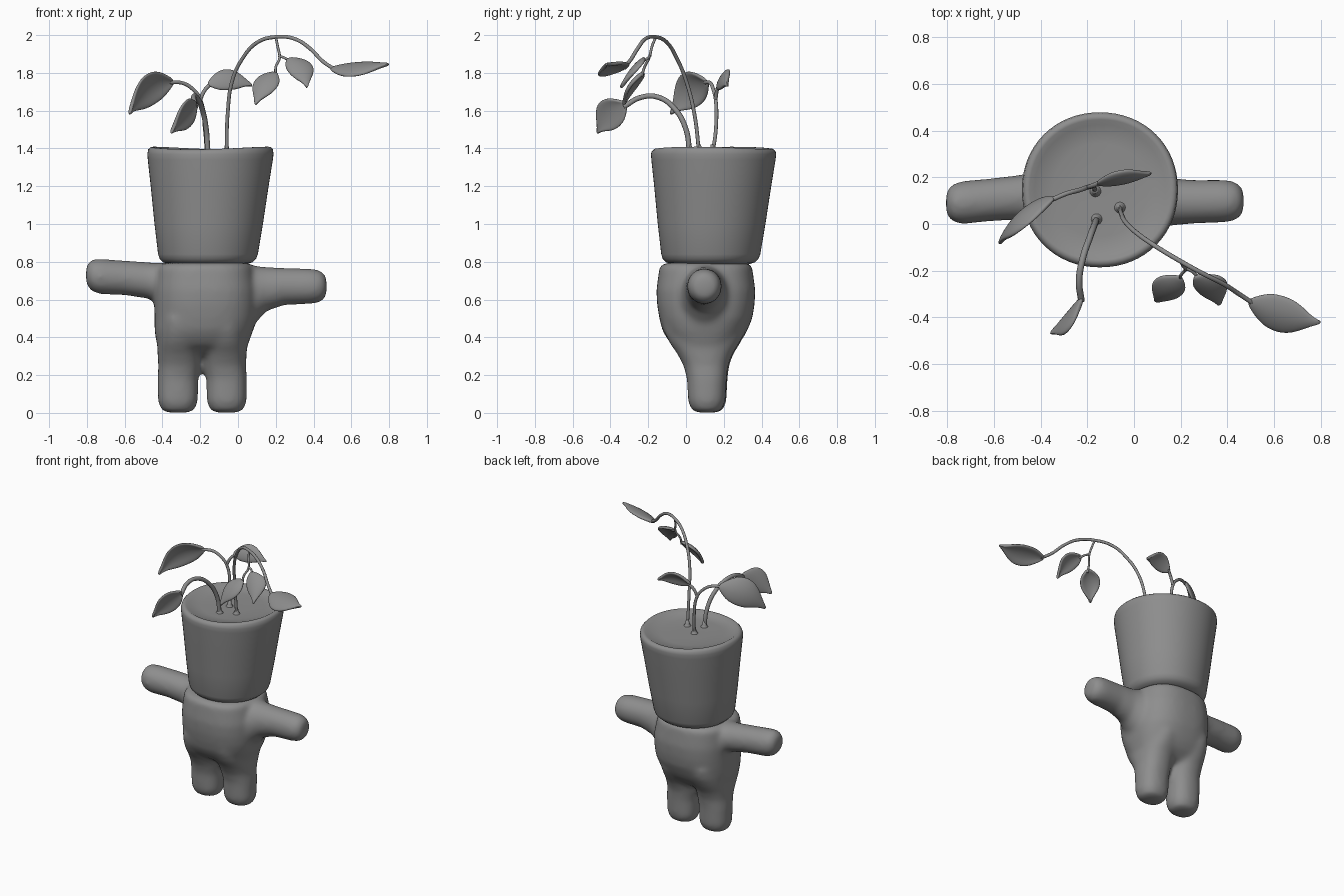
import bpy, bmesh, math
from mathutils import Vector

grey = bpy.data.materials.new('dark_grey')
grey.diffuse_color = (.27, .27, .27, 1)


def loft(bm, rings, axis='Z', power=2.0, n=48):
    """Closed skin through rings (centre x, y, z, radius 1, radius 2)."""
    loops = []
    for x, y, z, r1, r2 in rings:
        loop = []
        for i in range(n):
            a = 2 * math.pi * i / n
            c, s = math.cos(a), math.sin(a)
            u = r1 * math.copysign(abs(c) ** (2 / power), c)
            v = r2 * math.copysign(abs(s) ** (2 / power), s)
            p = (x + u, y + v, z) if axis == 'Z' else (x, y + u, z + v)
            loop.append(bm.verts.new(p))
        loops.append(loop)
    for a, b in zip(loops, loops[1:]):
        for i in range(n):
            j = (i + 1) % n
            bm.faces.new((a[i], a[j], b[j], b[i]))
    bm.faces.new(loops[0])
    bm.faces.new(loops[-1])


def finish(bm, name):
    bmesh.ops.recalc_face_normals(bm, faces=bm.faces)
    for f in bm.faces:
        f.smooth = True
    me = bpy.data.meshes.new(name)
    bm.to_mesh(me)
    bm.free()
    me.materials.append(grey)
    ob = bpy.data.objects.new(name, me)
    bpy.context.collection.objects.link(ob)
    return ob


def stem(name, paths, radius):
    cu = bpy.data.curves.new(name, 'CURVE')
    cu.dimensions = '3D'
    cu.bevel_depth = radius
    cu.bevel_resolution = 3
    cu.use_fill_caps = True
    cu.resolution_u = 8
    cu.materials.append(grey)
    for pts in paths:
        sp = cu.splines.new('BEZIER')
        sp.bezier_points.add(len(pts) - 1)
        for bp, p in zip(sp.bezier_points, pts):
            bp.co = p
            bp.handle_left_type = bp.handle_right_type = 'AUTO'
    ob = bpy.data.objects.new(name, cu)
    bpy.context.collection.objects.link(ob)


def leaf(name, base, mid, tip, side, width):
    """Pointed, slightly folded blade along a curved midrib."""
    base, mid, tip = Vector(base), Vector(mid), Vector(tip)
    d = (tip - base).normalized()
    side = Vector(side)
    side = (side - d * side.dot(d)).normalized()
    up = d.cross(side)
    if up.z < 0:
        up = -up
    widths = [0.12, 0.6, 0.92, 1.03, 1.03, 0.9, 0.62, 0.25, 0.05]
    bm = bmesh.new()
    rows = []
    for i, w in enumerate(widths):
        t = i / (len(widths) - 1)
        c = base * (1 - t) ** 2 + mid * 2 * t * (1 - t) + tip * t * t
        rows.append([bm.verts.new(c + side * k * w * width / 2
                                  - up * (k * k - 0.4) * w * width * 0.13)
                     for k in (-1, -0.5, 0, 0.5, 1)])
    for a, b in zip(rows, rows[1:]):
        for i in range(4):
            bm.faces.new((a[i], a[i + 1], b[i + 1], b[i]))
    ob = finish(bm, name)
    m = ob.modifiers.new('thickness', 'SOLIDIFY')
    m.thickness = 0.02
    m.offset = 0
    m = ob.modifiers.new('smooth', 'SUBSURF')
    m.levels = m.render_levels = 2


# Body: torso, legs and arms fused into one soft form
bm = bmesh.new()
loft(bm, [(-.17, .11, .795, .225, .22), (-.175, .105, .775, .254, .245),
          (-.17, .105, .65, .274, .262), (-.17, .105, .57, .273, .258),
          (-.172, .105, .50, .270, .246), (-.18, .10, .44, .262, .226),
          (-.185, .10, .40, .252, .205), (-.187, .10, .36, .24, .175),
          (-.187, .105, .32, .20, .12), (-.187, .105, .30, .15, .08)], power=2.5)
for x, y, top in ((-.318, .115, -.31), (-.060, .11, -.07)):
    loft(bm, [(x, y, .001, .055, .05), (x, y, .015, .088, .08),
              (x, y, .06, .106, .099), (x, y, .18, .108, .105),
              (top, y - .005, .25, .112, .118), (top, y - .01, .31, .116, .145),
              (top, y - .012, .37, .118, .185), (top, y - .01, .43, .116, .215),
              (top, y - .01, .50, .11, .23)], power=2.3)
loft(bm, [(-.805, .09, .73, .035, .035), (-.795, .09, .73, .065, .065),
          (-.77, .09, .727, .085, .086), (-.73, .092, .722, .093, .094),
          (-.60, .105, .715, .092, .092),
          (-.47, .115, .70, .098, .097), (-.40, .115, .68, .12, .115),
          (-.30, .11, .66, .13, .12)], axis='X')
loft(bm, [(.470, .098, .67, .035, .035), (.46, .098, .67, .063, .065),
          (.435, .098, .67, .083, .085), (.39, .098, .67, .092, .094),
          (.25, .095, .67, .094, .098),
          (.15, .095, .655, .103, .117), (.08, .10, .62, .13, .16),
          (0, .10, .60, .15, .18)], axis='X')
body = finish(bm, 'body')
m = body.modifiers.new('fuse', 'REMESH')
m.mode = 'VOXEL'
m.voxel_size = 0.014
m.use_smooth_shade = True
m = body.modifiers.new('soften', 'SMOOTH')
m.factor = 0.5
m.iterations = 16

# Pot with rounded, slightly uneven rim and a shallow dish of soil
bm = bmesh.new()
profile = [(.20, .785), (.236, .797), (.255, .815), (.264, .84), (.287, 1.0),
           (.312, 1.2), (.331, 1.34), (.334, 1.37), (.330, 1.39), (.318, 1.402),
           (.302, 1.402), (.28, 1.388), (.20, 1.38), (.10, 1.378), (.02, 1.378)]
rings = []
for r, z in profile:
    t = (z - .80) / .6
    rings.append((-.16 + .015 * t, .13 + .017 * t, z, r, r * .993))
loft(bm, rings, n=64, power=2.08)
for v in bm.verts:
    if v.co.z > 1.385:
        v.co.z += .007 * math.sin(2 * math.atan2(v.co.y - .147, v.co.x + .145) + 2.2)
finish(bm, 'pot')

# Stems
stem('tall_stem', [
    [(-.06, .07, 1.37), (-.055, .045, 1.58), (-.03, .0, 1.76), (.02, -.045, 1.87),
     (.10, -.10, 1.96), (.20, -.16, 1.99), (.30, -.215, 1.98), (.38, -.255, 1.93),
     (.45, -.30, 1.86), (.51, -.34, 1.82)]], .010)
stem('tall_stem_twigs', [
    [(.20, -.16, 1.99), (.21, -.18, 1.94), (.22, -.195, 1.88), (.20, -.22, 1.83), (.20, -.235, 1.78)],
    [(.215, -.19, 1.89), (.245, -.20, 1.88), (.275, -.23, 1.86)]], .007)
stem('front_stem', [
    [(-.16, .02, 1.37), (-.168, .0, 1.50), (-.19, -.06, 1.61), (-.22, -.15, 1.672),
     (-.235, -.24, 1.67), (-.225, -.33, 1.62)]], .014)
stem('back_stem', [
    [(-.165, .14, 1.37), (-.175, .158, 1.50), (-.20, .157, 1.66), (-.235, .145, 1.71),
     (-.29, .13, 1.745), (-.36, .10, 1.75)],
    [(-.20, .157, 1.66), (-.175, .165, 1.71), (-.14, .18, 1.745)]], .010)

# Small flare where each stem leaves the soil
for i, (x, y) in enumerate(((-.06, .07), (-.16, .02), (-.165, .14))):
    bm = bmesh.new()
    loft(bm, [(x, y, 1.372, .03, .03), (x, y, 1.381, .021, .021),
              (x, y, 1.392, .015, .015), (x, y, 1.42, .009, .009)], n=16)
    finish(bm, f'stem_base_{i + 1}')

# Leaves: base, midrib control, tip, width direction, width
leaf('tall_leaf', (.49, -.33, 1.82), (.64, -.415, 1.825), (.80, -.42, 1.845), (.25, .9, .42), .165)
leaf('twig_leaf_left', (.20, -.225, 1.80), (.13, -.29, 1.755), (.093, -.33, 1.63), (.8, -.4, -.2), .135)
leaf('twig_leaf_right', (.265, -.22, 1.875), (.36, -.27, 1.84), (.365, -.345, 1.72), (.8, .35, .3), .135)
leaf('front_leaf', (-.22, -.32, 1.64), (-.28, -.42, 1.59), (-.355, -.47, 1.48), (-.15, -.5, .62), .165)
leaf('back_leaf_right', (-.16, .175, 1.74), (-.04, .195, 1.80), (.075, .22, 1.73), (0, .45, .9), .12)
leaf('back_leaf_left', (-.34, .11, 1.755), (-.52, .035, 1.745), (-.575, -.085, 1.58), (-.15, -.45, .75), .19)
